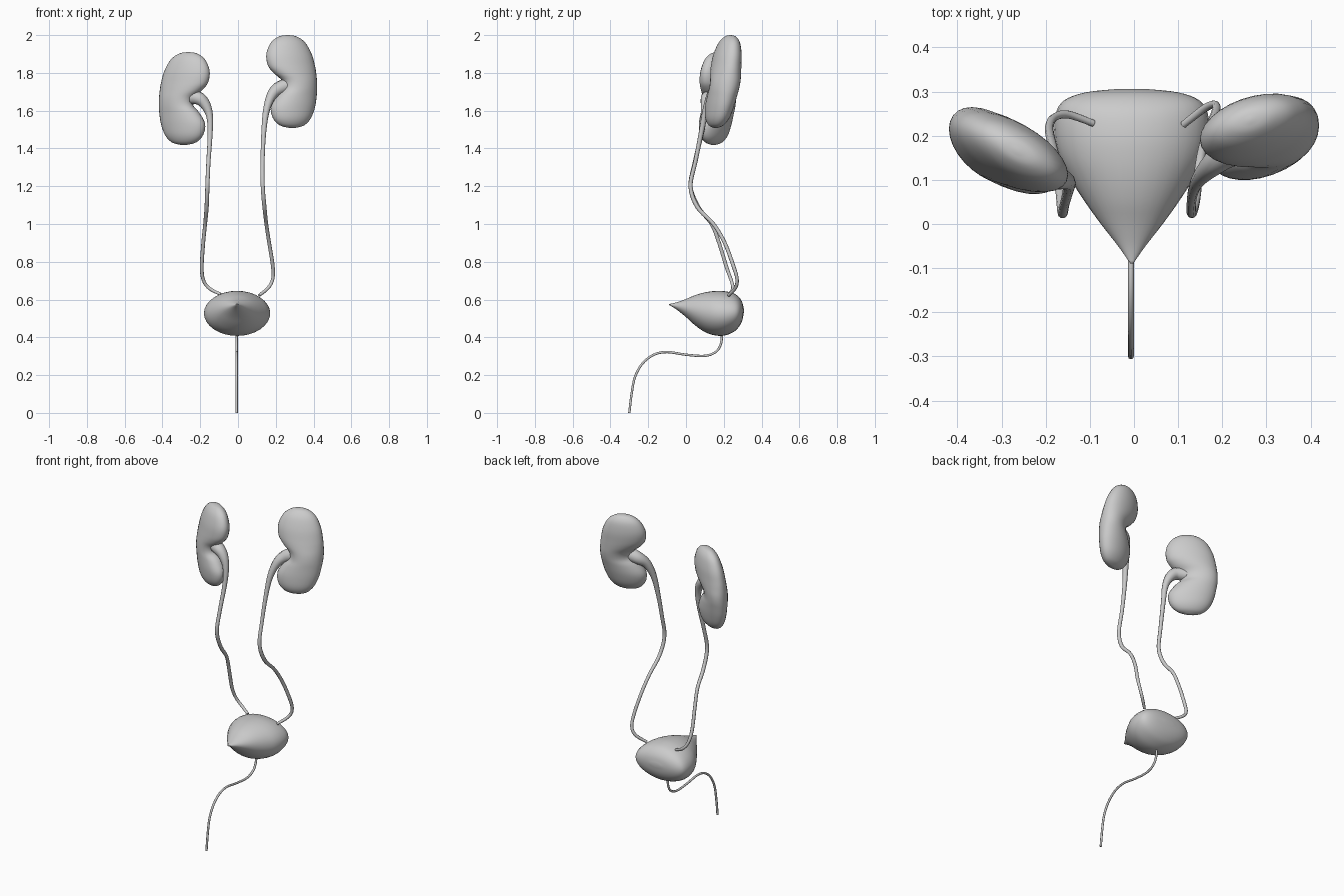
import bpy, bmesh
from math import sin, cos, tau
from mathutils import Vector


def smooth_path(pts, steps=5):
    """Catmull-Rom interpolation through tuples of any length."""
    out = []
    for i in range(len(pts) - 1):
        a, b = pts[max(i - 1, 0)], pts[i]
        c, d = pts[i + 1], pts[min(i + 2, len(pts) - 1)]
        for s in range(steps):
            t = s / steps
            out.append([0.5 * (2 * q + (r - p) * t + (2 * p - 5 * q + 4 * r - w) * t * t
                               + (3 * q - p - 3 * r + w) * t ** 3)
                        for p, q, r, w in zip(a, b, c, d)])
    out.append(list(pts[-1]))
    return out


def loft(name, rings):
    bm = bmesh.new()
    rows = [[bm.verts.new(p) for p in ring] for ring in rings]
    n = len(rows[0])
    for r0, r1 in zip(rows, rows[1:]):
        for i in range(n):
            j = (i + 1) % n
            bm.faces.new((r0[i], r0[j], r1[j], r1[i]))
    bm.faces.new(rows[0])
    bm.faces.new(rows[-1])
    bmesh.ops.recalc_face_normals(bm, faces=bm.faces)
    for f in bm.faces:
        f.smooth = True
    me = bpy.data.meshes.new(name)
    bm.to_mesh(me)
    bm.free()
    ob = bpy.data.objects.new(name, me)
    bpy.context.collection.objects.link(ob)
    return ob


def tube(name, pts):
    """Tube through (x, y, z, radius) points."""
    cu = bpy.data.curves.new(name, 'CURVE')
    cu.dimensions = '3D'
    cu.bevel_depth = 1.0
    cu.bevel_resolution = 3
    cu.use_fill_caps = True
    path = smooth_path(pts)
    sp = cu.splines.new('POLY')
    sp.points.add(len(path) - 1)
    for p, (x, y, z, r) in zip(sp.points, path):
        p.co = (x, y, z, 1)
        p.radius = r
    sp.use_smooth = True
    ob = bpy.data.objects.new(name, cu)
    bpy.context.collection.objects.link(ob)
    bpy.ops.object.select_all(action='DESELECT')
    ob.select_set(True)
    bpy.context.view_layer.objects.active = ob
    bpy.ops.object.convert(target='MESH')


# Kidneys: stacked sections (z, medial x, lateral x, half depth)
BEAN = [(2.0, .258, .268, .004), (1.992, .215, .312, .028), (1.96, .174, .356, .053),
        (1.90, .150, .390, .070), (1.84, .158, .407, .076), (1.80, .188, .414, .078),
        (1.76, .232, .418, .078), (1.72, .238, .419, .077), (1.68, .205, .417, .076),
        (1.62, .174, .408, .072), (1.56, .185, .386, .060), (1.522, .222, .350, .036),
        (1.508, .275, .300, .006)]


def kidney(name, side, dz, yc, lean_x, lean_z):
    rings = []
    for z, xm, xl, hd in smooth_path(BEAN, 4):
        ring = []
        for i in range(28):
            a = tau * i / 28
            x = (xm + xl) / 2 + (xl - xm) / 2 * cos(a)
            y = yc + hd * sin(a) + lean_x * (x - .285) + lean_z * (z - 1.75)
            ring.append(Vector((side * x, y, z + dz)))
        rings.append(ring)
    loft(name, rings)


kidney("kidney_a", 1, 0, .198, .22, .17)
kidney("kidney_b", -1, -.09, .16, .42, .06)

# Ureters with widened funnel at the kidney
tube("ureter_a", [(.265, .18, 1.735, .040), (.215, .165, 1.715, .037), (.178, .135, 1.68, .027),
                  (.150, .105, 1.60, .018), (.136, .08, 1.48, .013), (.130, .05, 1.33, .011),
                  (.131, .024, 1.20, .011), (.140, .06, 1.09, .011), (.150, .145, 1.0, .010),
                  (.165, .205, .90, .010), (.184, .250, .78, .010), (.184, .270, .71, .009),
                  (.160, .262, .662, .009), (.112, .225, .622, .008)])
tube("ureter_b", [(-.265, .145, 1.665, .036), (-.215, .115, 1.668, .036), (-.175, .105, 1.635, .028),
                  (-.150, .095, 1.57, .018), (-.148, .08, 1.47, .013), (-.157, .045, 1.32, .011),
                  (-.162, .024, 1.20, .011), (-.166, .065, 1.09, .011), (-.174, .135, 1.0, .010),
                  (-.184, .175, .90, .010), (-.192, .215, .77, .010), (-.182, .240, .70, .009),
                  (-.150, .248, .658, .009), (-.092, .228, .628, .008)])

# Bladder: teardrop sections (y, z low, z high, half width)
TEAR = [(-.09, .572, .576, .003), (-.05, .547, .585, .031), (0, .507, .603, .070),
        (.05, .462, .624, .106), (.10, .428, .638, .138), (.15, .411, .645, .164),
        (.20, .409, .645, .175), (.25, .427, .634, .172), (.28, .455, .613, .153),
        (.298, .490, .585, .105), (.306, .53, .55, .03)]
rings = []
for y, lo, hi, w in smooth_path(TEAR, 4):
    rings.append([Vector((-.005 + w * cos(tau * i / 32), y,
                          (lo + hi) / 2 + (hi - lo) / 2 * sin(tau * i / 32))) for i in range(32)])
loft("bladder", rings)

# Urethra
tube("urethra", [(-.007, y, z, .0065) for y, z in
                 [(.19, .43), (.186, .37), (.16, .325), (.10, .302), (0, .308), (-.10, .322),
                  (-.17, .308), (-.23, .262), (-.27, .19), (-.288, .10), (-.300, 0)]])
